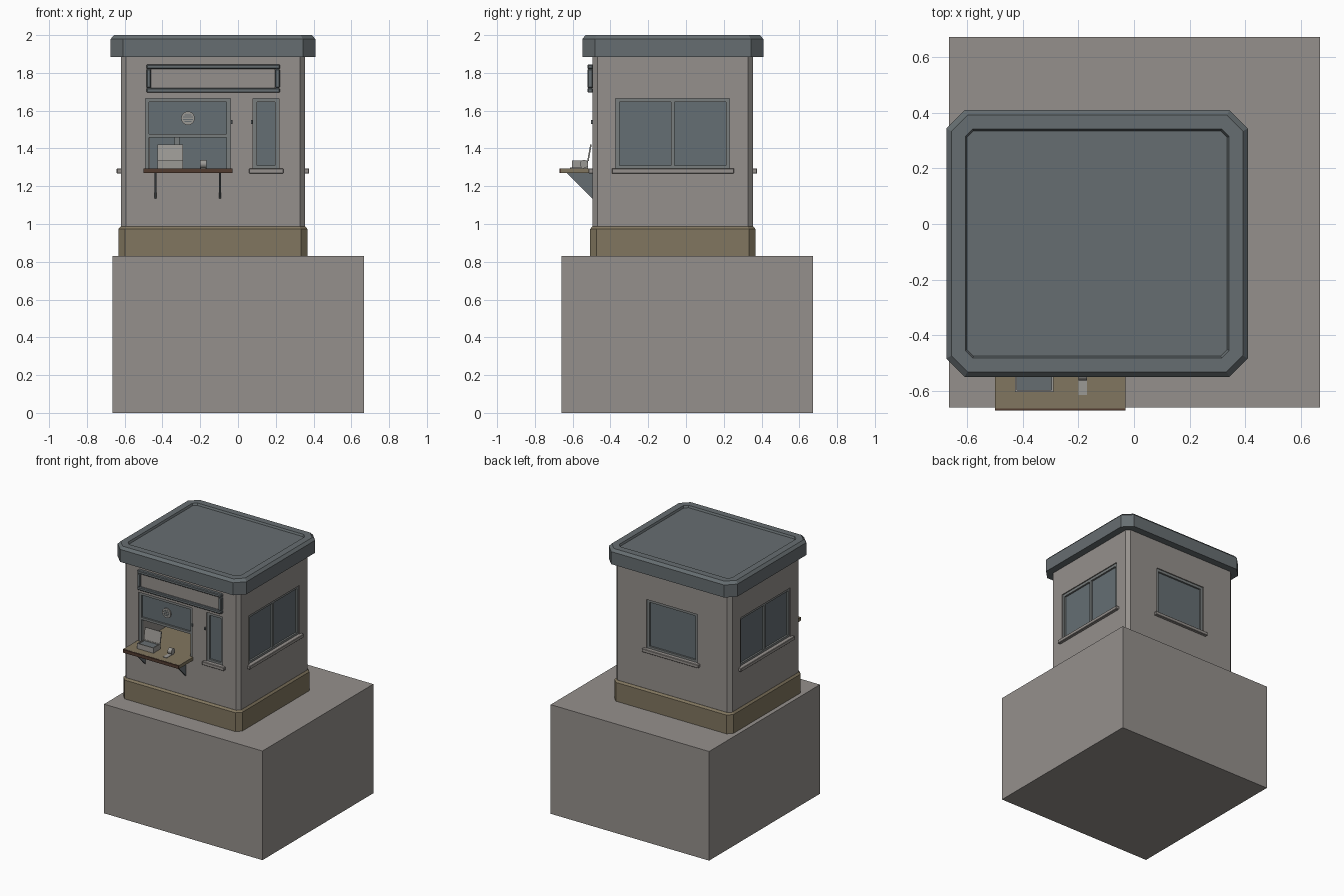
import bpy, bmesh, math
from mathutils import Matrix, Vector

cube = bpy.data.objects.get("Cube")
if cube:
    bpy.data.objects.remove(cube, do_unlink=True)


def material(name, color):
    m = bpy.data.materials.new(name)
    m.use_nodes = True
    m.diffuse_color = (*color, 1)
    m.node_tree.nodes["Principled BSDF"].inputs["Base Color"].default_value = (*color, 1)
    return m


WALL = material("warm grey wall", (0.30, 0.28, 0.263))
SLATE = material("slate roof", (0.134, 0.155, 0.165))
GLASS = material("blue grey glass", (0.130, 0.158, 0.172))
FRAME = material("window frame grey", (0.19, 0.205, 0.205))
TAN = material("tan wood", (0.222, 0.183, 0.116))
BROWN = material("dark brown edge", (0.085, 0.045, 0.03))
PALE = material("pale grey metal", (0.33, 0.32, 0.30))

# Outer wall planes of the booth
X0, X1, Y0, Y1 = -0.62, 0.355, -0.495, 0.355


def finish(name, bm, mat, bevel=0):
    bmesh.ops.recalc_face_normals(bm, faces=bm.faces)
    me = bpy.data.meshes.new(name)
    bm.to_mesh(me)
    bm.free()
    ob = bpy.data.objects.new(name, me)
    bpy.context.collection.objects.link(ob)
    me.materials.append(mat)
    if bevel:
        mod = ob.modifiers.new("edge", 'BEVEL')
        mod.width, mod.segments = bevel, 1
    return ob


def boxes(name, spans, mat, bevel=0):
    """One object from boxes given as ((xa, xb), (ya, yb), (za, zb))."""
    bm = bmesh.new()
    for span in spans:
        size = Vector([abs(b - a) for a, b in span])
        mid = Vector([(a + b) / 2 for a, b in span])
        bmesh.ops.create_cube(bm, size=1, matrix=Matrix.Translation(mid) @ Matrix.Diagonal((*size, 1)))
    return finish(name, bm, mat, bevel)


def on_wall(side, u, d, z):
    """Box span from a position along a wall, outward distance and height."""
    if side == "front":
        return (u, (Y0 - d[0], Y0 - d[1]), z)
    if side == "back":
        return (u, (Y1 + d[0], Y1 + d[1]), z)
    if side == "left":
        return ((X1 + d[0], X1 + d[1]), u, z)
    return ((X0 - d[0], X0 - d[1]), u, z)


def loft(name, levels, mat):
    """Stack of chamfered rectangles: (z, growth beyond the wall, corner cut)."""
    bm = bmesh.new()
    rings = []
    for z, g, c in levels:
        xa, xb, ya, yb = X0 - g, X1 + g, Y0 - g, Y1 + g
        pts = [(xa + c, ya), (xb - c, ya), (xb, ya + c), (xb, yb - c),
               (xb - c, yb), (xa + c, yb), (xa, yb - c), (xa, ya + c)]
        rings.append([bm.verts.new((x, y, z)) for x, y in pts])
    for low, high in zip(rings, rings[1:]):
        for i in range(8):
            j = (i + 1) % 8
            bm.faces.new((low[i], low[j], high[j], high[i]))
    bm.faces.new(rings[0][::-1])
    bm.faces.new(rings[-1])
    return finish(name, bm, mat)


def cylinder(name, center, radius, depth, axis, mat):
    bm = bmesh.new()
    rot = Matrix.Rotation(math.pi / 2, 4, axis)
    bmesh.ops.create_cone(bm, cap_ends=True, segments=24, radius1=radius, radius2=radius,
                          depth=depth, matrix=Matrix.Translation(center) @ rot)
    return finish(name, bm, mat)


# Ground block, plinth, walls and roof with sunken top
boxes("ground_block", [((-0.665, 0.668), (-0.66, 0.672), (0, 0.83))], WALL)
loft("plinth", [(0.83, 0.013, 0.035), (0.973, 0.013, 0.035), (0.987, 0.001, 0.03)], TAN)
walls = loft("walls", [(0.84, 0, 0.026), (1.895, 0, 0.026)], WALL)
loft("roof", [(1.885, 0.054, 0.066), (1.98, 0.054, 0.066), (2.0, 0.036, 0.058),
              (2.0, -0.014, 0.026), (1.985, -0.02, 0.024)], SLATE)

ZB, ZT, T = 1.29, 1.665, 0.02
cuts = []


def window(name, side, ua, ub, split=False, service=False):
    """Recessed window with frame, glass and, unless it has a counter, a sill."""
    cuts.append(on_wall(side, (ua, ub), (-0.03, 0.05), (ZB, ZT)))
    d = (-0.029, -0.008)
    bars = [((ua, ua + T), (ZB, ZT)), ((ub - T, ub), (ZB, ZT)),
            ((ua + T, ub - T), (ZT - T, ZT))]
    glass_z = (ZB + T, ZT - T)
    if service:
        bars.append(((ua + T, ub - T), (1.458, 1.476)))
        glass_z = (1.476, ZT - T)
    else:
        bars.append(((ua + T, ub - T), (ZB, ZB + T)))
    if split:
        mid = (ua + ub) / 2
        bars.append(((mid - 0.009, mid + 0.009), glass_z))
    boxes(name + "_frame", [on_wall(side, u, d, z) for u, z in bars], FRAME)
    boxes(name + "_glass", [on_wall(side, (ua + T, ub - T), (-0.0295, -0.021), glass_z)], GLASS)
    if not service:
        boxes(name + "_sill", [on_wall(side, (ua - 0.021, ub + 0.024), (-0.029, 0.022),
                                       (1.268, 1.294))], WALL, 0.003)


window("left_window", "left", -0.372, 0.231, split=True)
window("right_window", "right", -0.372, 0.231, split=True)
window("back_window", "back", -0.345, 0.085)
window("narrow_front_window", "front", 0.08, 0.217)
window("service_window", "front", -0.49, -0.04, service=True)

# Deep opening behind the counter
cuts.append(((-0.47, -0.06), (-0.55, -0.12), (1.285, 1.458)))
for span in cuts:
    cutter = boxes("cutter", [span], WALL)
    cutter.hide_render = True
    mod = walls.modifiers.new("opening", 'BOOLEAN')
    mod.operation, mod.solver, mod.object = 'DIFFERENCE', 'EXACT', cutter
    bpy.context.view_layer.update()
    cut_mesh = bpy.data.meshes.new_from_object(
        walls.evaluated_get(bpy.context.evaluated_depsgraph_get()))
    walls.modifiers.clear()
    walls.data = cut_mesh
    bpy.data.objects.remove(cutter, do_unlink=True)

# Inside of the service opening
boxes("opening_back", [((-0.469, -0.061), (-0.13, -0.121), (1.286, 1.457))], GLASS)
boxes("opening_mullion", [((-0.335, -0.31), (-0.142, -0.13), (1.29, 1.457))], FRAME)

# Counter running through the opening, its edge strip and brackets
boxes("inner_counter", [((-0.469, -0.061), (-0.5, -0.122), (1.286, 1.294))], TAN)
boxes("counter", [((-0.5, -0.03), (-0.662, Y0), (1.27, 1.295))], TAN)
boxes("counter_edge", [((-0.5, -0.03), (-0.67, -0.662), (1.27, 1.294))], BROWN)
for label, x in (("left", -0.095), ("right", -0.437)):
    bm = bmesh.new()
    profile = [(-0.63, 1.27), (Y0, 1.27), (Y0, 1.135), (-0.505, 1.145)]
    face = bm.faces.new([bm.verts.new((x - 0.005, y, z)) for y, z in profile])
    out = bmesh.ops.extrude_face_region(bm, geom=[face])
    bmesh.ops.translate(bm, vec=(0.01, 0, 0),
                        verts=[v for v in out["geom"] if isinstance(v, bmesh.types.BMVert)])
    finish(label + "_bracket", bm, SLATE)

# Sign board above the windows
sx, sz, sy, b = (-0.485, 0.222), (1.695, 1.845), (-0.522, Y0 + 0.002), 0.025
boxes("sign_frame", [(sx, sy, (sz[0], sz[0] + b)), (sx, sy, (sz[1] - b, sz[1])),
                     ((sx[0], sx[0] + b), sy, (sz[0] + b, sz[1] - b)),
                     ((sx[1] - b, sx[1]), sy, (sz[0] + b, sz[1] - b))], SLATE, 0.005)
boxes("sign_panel", [((sx[0] + b, sx[1] - b), (-0.506, Y0), (sz[0] + b, sz[1] - b))], WALL)

# Round speaking grille on the upper glass
cylinder("speaking_grille", (-0.265, -0.476, 1.56), 0.036, 0.012, 'X', PALE)
boxes("grille_slots", [((-0.265 - w, -0.265 + w), (-0.484, -0.481), (1.56 + h - 0.003, 1.56 + h + 0.003))
                       for h, w in ((-0.018, 0.018), (-0.006, 0.026), (0.006, 0.026), (0.018, 0.018))], SLATE)

# Open cash box with raised lid
cx, cy, cz = (-0.427, -0.29), (-0.603, -0.518), (1.295, 1.335)
w = 0.007
boxes("cash_box", [((cx[0], cx[0] + w), cy, cz), ((cx[1] - w, cx[1]), cy, cz),
                   (cx, (cy[0], cy[0] + w), cz), (cx, (cy[1] - w, cy[1]), cz)], PALE)
boxes("cash_tray", [((cx[0] + w, cx[1] - w), (cy[0] + w, cy[1] - w), (1.295, 1.327))], SLATE)
lid = boxes("cash_box_lid", [(cx, (-0.004, 0.004), (0, 0.088))], PALE)
lid.location = (0, -0.519, 1.334)
lid.rotation_euler.x = -0.18

# Paper roll with a loose strip
cylinder("paper_roll", (-0.184, -0.54, 1.317), 0.022, 0.032, 'Y', PALE)
boxes("paper_strip", [((-0.199, -0.169), (-0.615, -0.54), (1.295, 1.298))], PALE)

# Small wall hooks between the windows
boxes("wall_hooks", [((x - 0.004, x + 0.004), (-0.503, Y0 + 0.001), (1.53, 1.55))
                     for x in (-0.034, 0.072)], SLATE)
